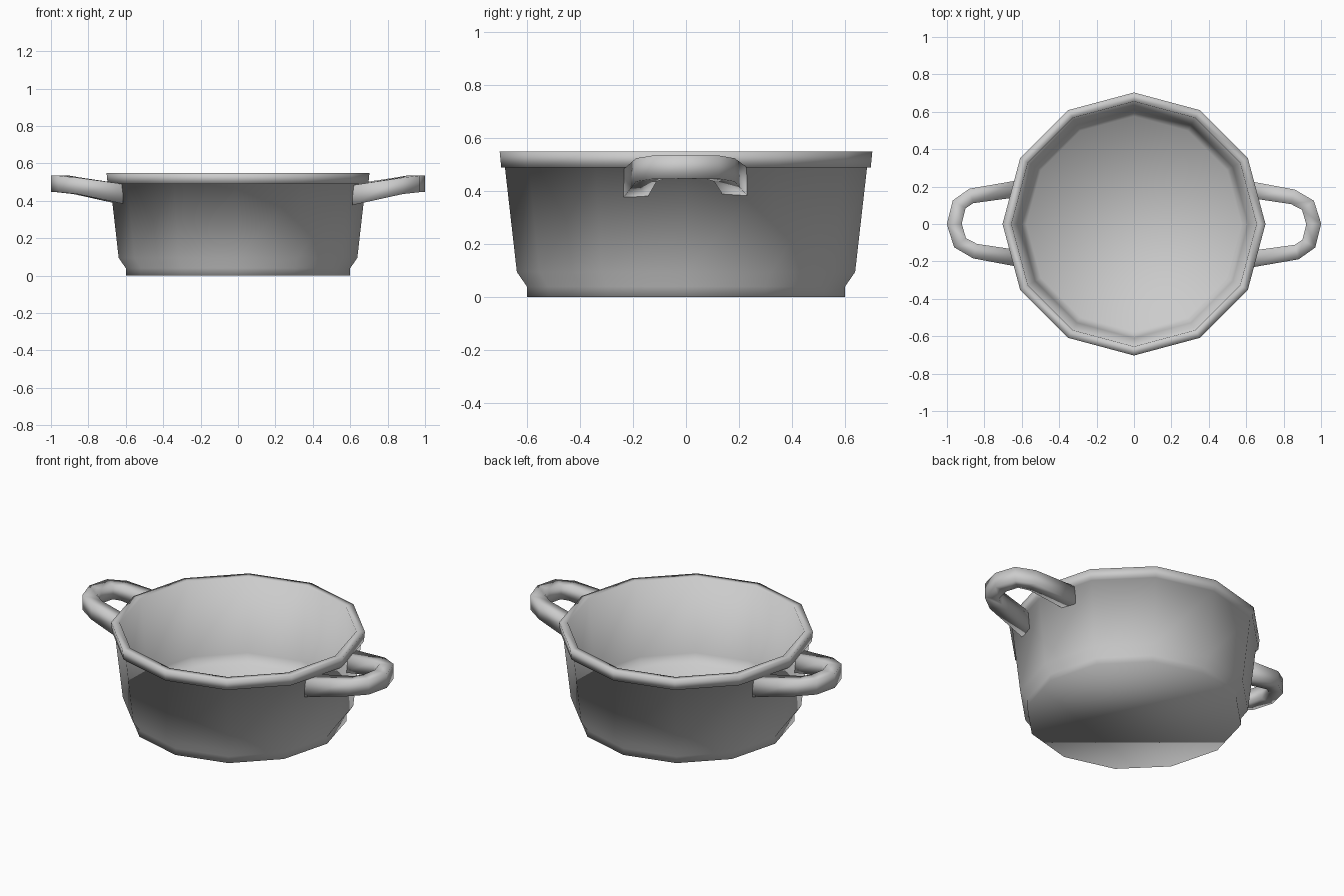
import bpy, bmesh, math
from mathutils import Vector

if "Cube" in bpy.data.objects:
    bpy.data.objects.remove(bpy.data.objects["Cube"], do_unlink=True)

SIDES = 12
grey = bpy.data.materials.new("grey metal")
grey.use_nodes = True
colour = (0.6, 0.6, 0.6, 1)
grey.diffuse_color = colour
grey.node_tree.nodes["Principled BSDF"].inputs["Base Color"].default_value = colour


def loft(name, rings):
    """Skin closed rings of points one after another and cap both ends."""
    bm = bmesh.new()
    loops = [[bm.verts.new(p) for p in ring] for ring in rings]
    n = len(loops[0])
    for a, b in zip(loops, loops[1:]):
        for i in range(n):
            j = (i + 1) % n
            bm.faces.new((a[i], a[j], b[j], b[i]))
    bm.faces.new(loops[0][::-1])
    bm.faces.new(loops[-1])
    bmesh.ops.recalc_face_normals(bm, faces=bm.faces)
    for f in bm.faces:
        f.smooth = True
    mesh = bpy.data.meshes.new(name)
    bm.to_mesh(mesh)
    bm.free()
    mesh.materials.append(grey)
    obj = bpy.data.objects.new(name, mesh)
    bpy.context.collection.objects.link(obj)
    return obj


def circle(r, z):
    return [(r * math.cos(math.tau * i / SIDES), r * math.sin(math.tau * i / SIDES), z)
            for i in range(SIDES)]


# Pot: foot, outer wall, overhanging rim, inner wall and floor
profile = [(0.6, 0), (0.6, 0.04), (0.638, 0.095), (0.683, 0.49), (0.697, 0.49),
           (0.703, 0.55), (0.655, 0.55), (0.61, 0.11), (0.575, 0.055)]
loft("pot_body", [circle(r, z) for r, z in profile])

# Handles: square bar swept along a rising loop, one turned half round
path = [Vector(p) for p in (
    (0.612, -0.19, 0.43), (0.87, -0.15, 0.48), (0.935, -0.105, 0.49), (0.961, 0, 0.491),
    (0.93, 0.1, 0.49), (0.85, 0.145, 0.48), (0.614, 0.185, 0.437))]
HALF_W = 0.04
rings = []
for i, p in enumerate(path):
    end = i in (0, len(path) - 1)
    t = path[min(i + 1, len(path) - 1)] - path[max(i - 1, 0)]
    side = Vector((t.y, -t.x, 0)).normalized() * HALF_W
    if end:
        side = Vector((0, math.copysign(0.045, p.y), 0))
    up = Vector((0, 0, 0.053 if end else 0.044))
    rings.append([p + side + up, p - side + up, p - side - up, p + side - up])

loft("left_handle", rings)
right_handle = loft("right_handle", rings)
right_handle.rotation_euler.z = math.pi
